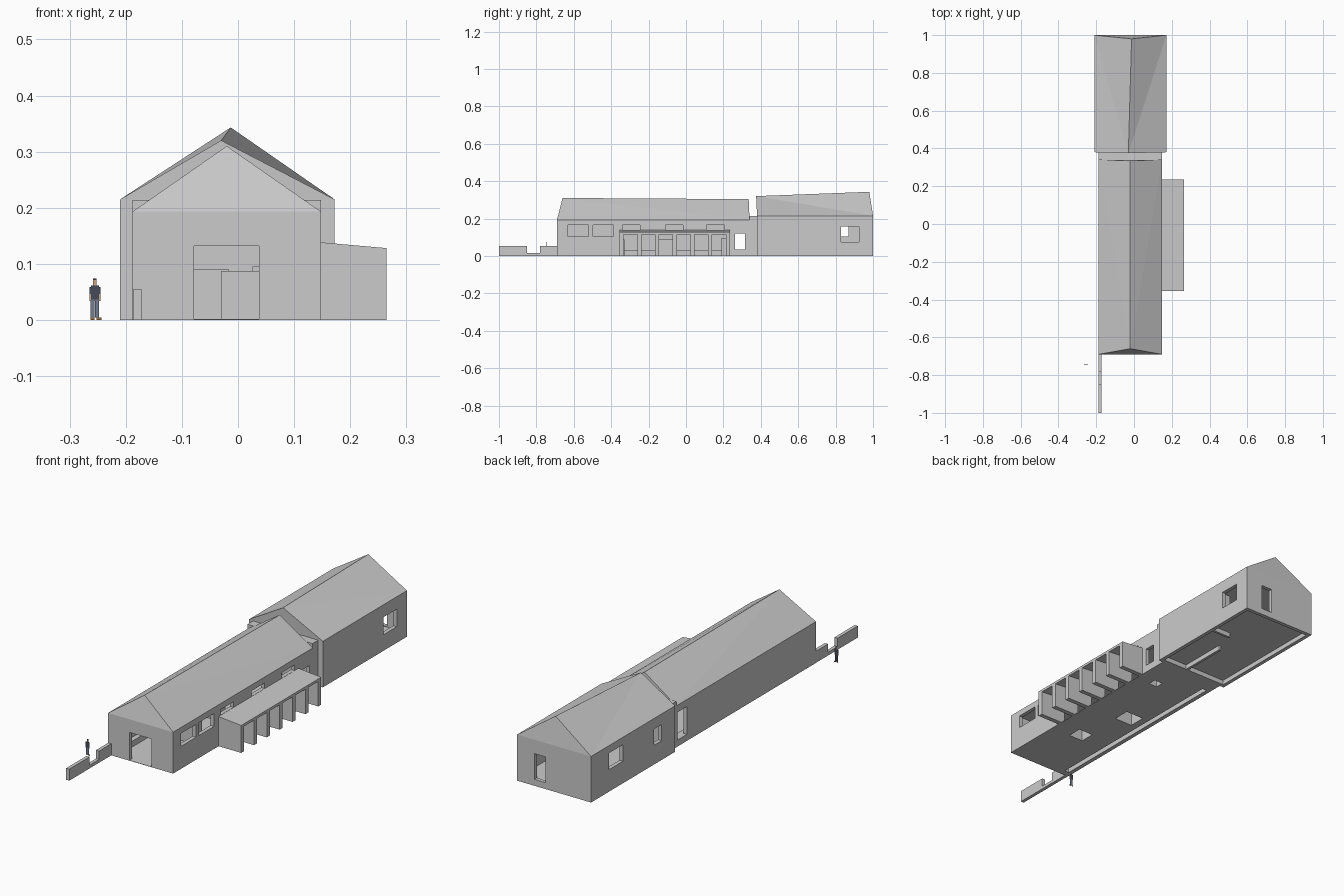
import bpy, bmesh
from mathutils import Vector

if "Cube" in bpy.data.objects:
    bpy.data.objects.remove(bpy.data.objects["Cube"])


def mesh_object(name, bm, color=None):
    bmesh.ops.recalc_face_normals(bm, faces=bm.faces)
    me = bpy.data.meshes.new(name)
    bm.to_mesh(me)
    bm.free()
    ob = bpy.data.objects.new(name, me)
    bpy.context.scene.collection.objects.link(ob)
    if color:
        mat = bpy.data.materials.new(name + "_color")
        mat.diffuse_color = (*color, 1)
        mat.use_nodes = True
        mat.node_tree.nodes["Principled BSDF"].inputs["Base Color"].default_value = mat.diffuse_color
        me.materials.append(mat)
    return ob


def boxes(name, limits, color=None, open_bottom=False):
    """One object from boxes given as (x0, x1, y0, y1, z0, z1)."""
    bm = bmesh.new()
    for x0, x1, y0, y1, z0, z1 in limits:
        vs = bmesh.ops.create_cube(bm, size=1)["verts"]
        for v in vs:
            v.co = Vector(((x0 + x1) / 2 + v.co.x * (x1 - x0),
                           (y0 + y1) / 2 + v.co.y * (y1 - y0),
                           (z0 + z1) / 2 + v.co.z * (z1 - z0)))
    if open_bottom:
        bm.normal_update()
        low = [f for f in bm.faces if f.normal.z < -0.9]
        bmesh.ops.delete(bm, geom=low, context="FACES_ONLY")
    return mesh_object(name, bm, color)


def shell(name, outer, wall, openings, floor=0.001):
    """Hollow walls with a floor at the given height, open at the top, with cut openings."""
    x0, x1, y0, y1, z0, z1 = outer
    ob = boxes(name, [outer])
    void = boxes(name + "_void", [(x0 + wall, x1 - wall, y0 + wall, y1 - wall, floor, z1 + 0.1)])
    cuts = boxes(name + "_openings", openings)
    for c in (void, cuts):
        m = ob.modifiers.new("cut", "BOOLEAN")
        m.operation, m.solver, m.object = "DIFFERENCE", "EXACT", c
        c.hide_render = True
    dg = bpy.context.evaluated_depsgraph_get()
    me = bpy.data.meshes.new_from_object(ob.evaluated_get(dg))
    ob.modifiers.clear()
    ob.data = me
    for c in (void, cuts):
        bpy.data.objects.remove(c)
    return ob


def gable_roof(name, x0, x1, y0, y1, eave, front_ridge, back_ridge):
    bm = bmesh.new()
    a, b, c, d, f, r = [bm.verts.new(p) for p in (
        (x0, y0, eave), (x1, y0, eave), (x1, y1, eave), (x0, y1, eave), front_ridge, back_ridge)]
    for face in ((a, b, c, d), (a, b, f), (c, d, r), (b, c, f), (c, r, f), (d, a, f), (d, f, r)):
        bm.faces.new(face)
    return mesh_object(name, bm)


# Fin positions of the side porch
fins = [-0.355 + i * (0.59 - 0.022) / 6 for i in range(7)]

# Built-in blocks, hollow and open through the floor, and partitions
bench = [(-0.168, -0.145, -0.66, 0.31, 0, 0.028)]
counters = [(-0.03, 0.045, -0.40, -0.33, 0, 0.087),
            (-0.11, -0.016, -0.15, -0.07, 0, 0.09),
            (0.026, 0.07, 0.19, 0.23, 0, 0.095)]
boxes("long_bench", bench, open_bottom=True)
boxes("counter_blocks", counters, open_bottom=True)
boxes("partitions", [(0.014, 0.026, 0.398, 0.63, 0, 0.213),
                     (0.06, 0.154, 0.735, 0.747, 0, 0.213)])


def floor_holes(parts):
    return [(a, b, c, d, -0.01, 0.01) for a, b, c, d, _, _ in parts]


# Front hall: entrance, side windows, glazing between fins, clerestory, through doors
R0, R1 = 0.11, 0.17
Z = 0.0015
cuts = [(-0.078, 0.037, -0.71, -0.65, Z, 0.132),
        (R0, R1, -0.63, -0.52, 0.105, 0.165),
        (R0, R1, -0.498, -0.388, 0.105, 0.165),
        (R0, R1, 0.262, 0.315, 0.035, 0.12),
        (-0.21, -0.169, 0.262, 0.33, 0.03, 0.16)]
cuts += [(R0, R1, y + 0.022, y + 0.0946, Z, 0.128) for y in fins[:-1]]
cuts += [(R0, R1, y, y + 0.095, 0.139, 0.165) for y in (-0.34, -0.11, 0.11)]
shell("front_hall_walls", (-0.188, 0.148, -0.69, 0.385, 0, 0.193), 0.018,
      cuts + floor_holes(bench + counters))
gable_roof("front_hall_roof", -0.188, 0.148, -0.69, 0.34, 0.193,
           (-0.02, -0.66, 0.31), (-0.02, 0.335, 0.304))

# Flat-roofed link between the two buildings
boxes("link_roof", [(-0.188, 0.148, 0.339, 0.386, 0.19, 0.214)])

# Rear wing, its floor raised above the foot of the walls
shell("rear_wing_walls", (-0.21, 0.172, 0.38, 1.0, 0, 0.215), 0.018, [
    (0.14, 0.19, 0.828, 0.925, 0.075, 0.157),
    (-0.23, -0.18, 0.765, 0.868, 0.103, 0.18),
    (-0.23, -0.18, 0.48, 0.535, 0.09, 0.165),
    (0.026, 0.083, 0.97, 1.02, 0.03, 0.15),
    (-0.192, 0.154, 0.398, 0.982, -0.01, 0.022)], floor=0.027)
gable_roof("rear_wing_roof", -0.21, 0.172, 0.38, 1.0, 0.215,
           (-0.03, 0.375, 0.32), (-0.013, 0.98, 0.343))

# Side porch: sloping canopy over fins that follow the slope
canopy = boxes("porch_canopy", [(0.14, 0.265, -0.355, 0.235, 0.127, 0.139)])
fin_ob = boxes("porch_fins", [(0.14, 0.265, y, y + 0.022, 0, 0.129) for y in fins])
for ob in (canopy, fin_ob):
    for v in ob.data.vertices:
        if v.co.x > 0.2 and v.co.z > 0.05:
            v.co.z -= 0.011

# Low garden wall with a gap
boxes("garden_wall", [(-0.187, -0.171, -1.0, -0.85, 0, 0.054),
                      (-0.187, -0.171, -0.85, -0.78, 0, 0.015),
                      (-0.187, -0.171, -0.78, -0.69, 0, 0.054)])

# Scale figure standing beside the wall, a flat cutout
px, py = -0.255, -0.745


def figure(name, parts, color):
    boxes(name, [(px + a, px + b, py - 0.001, py + 0.001, e, f) for a, b, e, f in parts], color)


figure("figure_legs", [(s - 0.0035, s + 0.0035, 0.004, 0.036) for s in (-0.004, 0.004)],
       (0.16, 0.2, 0.27))
figure("figure_shoes", [(-0.008, -0.001, 0, 0.004), (0.003, 0.012, 0, 0.004)],
       (0.35, 0.16, 0.06))
figure("figure_shirt", [(-0.007, 0.007, 0.034, 0.061),
                        (-0.01, -0.007, 0.046, 0.059),
                        (0.007, 0.01, 0.046, 0.059)], (0.06, 0.07, 0.1))
figure("figure_skin", [(-0.003, 0.003, 0.061, 0.071),
                       (-0.01, -0.007, 0.034, 0.046),
                       (0.007, 0.01, 0.034, 0.046)], (0.6, 0.38, 0.26))
figure("figure_hair", [(-0.003, 0.003, 0.071, 0.074)], (0.06, 0.04, 0.03))
